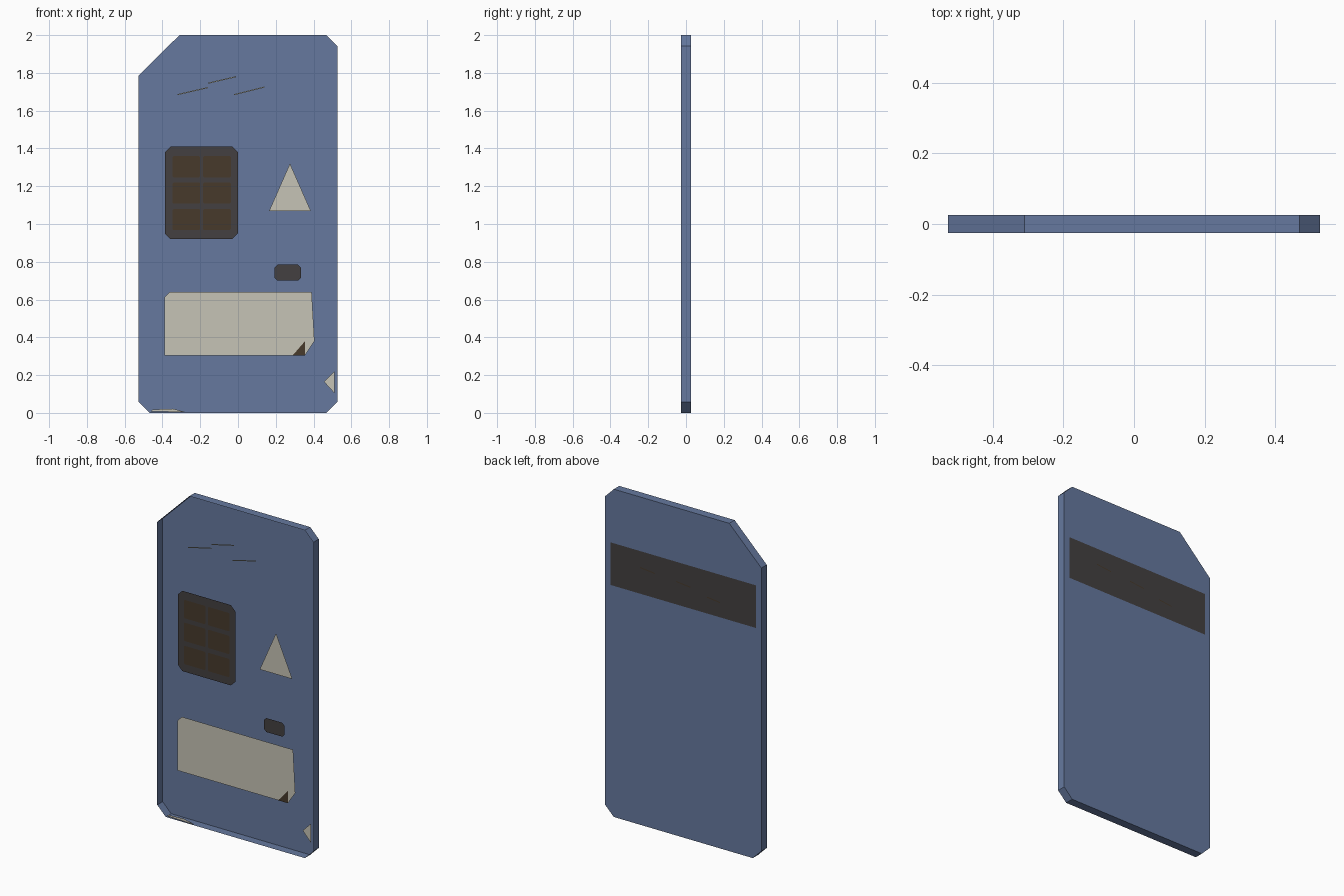
import bpy, bmesh

cube = bpy.data.objects.get("Cube")
if cube:
    bpy.data.objects.remove(cube)

FRONT, BACK = -0.026, 0.026


def material(name, hex_code):
    def linear(c):
        return c / 12.92 if c < 0.04045 else ((c + 0.055) / 1.055) ** 2.4
    rgb = [linear(int(hex_code[i:i + 2], 16) / 255) for i in (0, 2, 4)]
    mat = bpy.data.materials.new(name)
    mat.use_nodes = True
    mat.diffuse_color = (*rgb, 1)
    mat.node_tree.nodes["Principled BSDF"].inputs["Base Color"].default_value = (*rgb, 1)
    return mat


blue = material("card blue", "66799F")
cream = material("label cream", "C6C3B6")
charcoal = material("charcoal", "444041")
brown = material("dark brown", "473A2B")


def build(name, mat, outlines, y, depth=0):
    """Flat plates from (x, z) outlines; depth adds side walls towards the front."""
    bm = bmesh.new()
    for outline in outlines:
        face = bm.faces.new([bm.verts.new((x, y, z)) for x, z in outline])
        face.normal_update()
        if (face.normal.y > 0) != (y > 0):
            face.normal_flip()
        if depth:
            edges = list(face.edges)
            walls = bmesh.ops.extrude_edge_only(bm, edges=edges)
            rim = [v for v in walls["geom"] if isinstance(v, bmesh.types.BMVert)]
            bmesh.ops.translate(bm, verts=rim, vec=(0, -depth, 0))
            bmesh.ops.recalc_face_normals(bm, faces=bm.faces)
            if face.normal.y < 0:
                bmesh.ops.reverse_faces(bm, faces=bm.faces)
    mesh = bpy.data.meshes.new(name)
    bm.to_mesh(mesh)
    bm.free()
    mesh.materials.append(mat)
    obj = bpy.data.objects.new(name, mesh)
    bpy.context.collection.objects.link(obj)
    return obj


def chamfered(x0, x1, z0, z1, c):
    return [(x0 + c, z0), (x1 - c, z0), (x1, z0 + c), (x1, z1 - c),
            (x1 - c, z1), (x0 + c, z1), (x0, z1 - c), (x0, z0 + c)]


def sliver(x0, z0, x1, z1, w=0.003):
    return [(x0, z0 - w), (x1, z1 - w), (x1, z1 + w), (x0, z0 + w)]


# Card shell: back plate with thin walls, open at the front
outline = chamfered(-0.527, 0.527, 0, 2, 0.058)
outline[5:7] = [(-0.31, 2), (-0.527, 1.785)]
build("card_shell", blue, [outline], BACK, BACK - FRONT)

# Back stripe and its scratches
build("back_stripe", charcoal, [[(-0.49, 1.41), (0.49, 1.41), (0.49, 1.67), (-0.49, 1.67)]],
      BACK + 0.0005)
build("back_scratches", brown, [sliver(0.29, 1.57, 0.19, 1.56), sliver(0.05, 1.55, -0.05, 1.54),
                                sliver(-0.16, 1.51, -0.25, 1.50)], BACK + 0.001)

# Keypad with a grid of keys
build("keypad", charcoal, [chamfered(-0.387, 0, 0.92, 1.41, 0.03)], FRONT)
build("keys", brown, [chamfered(x, x + 0.147, z, z + 0.112, 0.006)
                      for x in (-0.347, -0.185) for z in (0.967, 1.108, 1.247)], FRONT - 0.001)

# Front markings
build("small_button", charcoal, [chamfered(0.193, 0.333, 0.70, 0.785, 0.016)], FRONT)
build("triangle_mark", cream, [[(0.165, 1.07), (0.385, 1.07), (0.275, 1.32)]], FRONT)
build("label", cream, [[(-0.39, 0.305), (0.355, 0.305), (0.405, 0.38), (0.39, 0.64),
                        (-0.36, 0.64), (-0.39, 0.61)]], FRONT)
build("label_fold", brown, [[(0.29, 0.305), (0.355, 0.305), (0.355, 0.38)]], FRONT - 0.001)
build("edge_chips", cream, [[(0.455, 0.165), (0.51, 0.105), (0.51, 0.22)],
                            [(-0.46, 0.008), (-0.275, 0.004), (-0.345, 0.022), (-0.45, 0.018)]],
      FRONT)
build("front_scratches", cream, [sliver(-0.32, 1.685, -0.16, 1.722),
                                 sliver(-0.16, 1.745, -0.01, 1.78),
                                 sliver(-0.02, 1.685, 0.14, 1.725)], FRONT)
